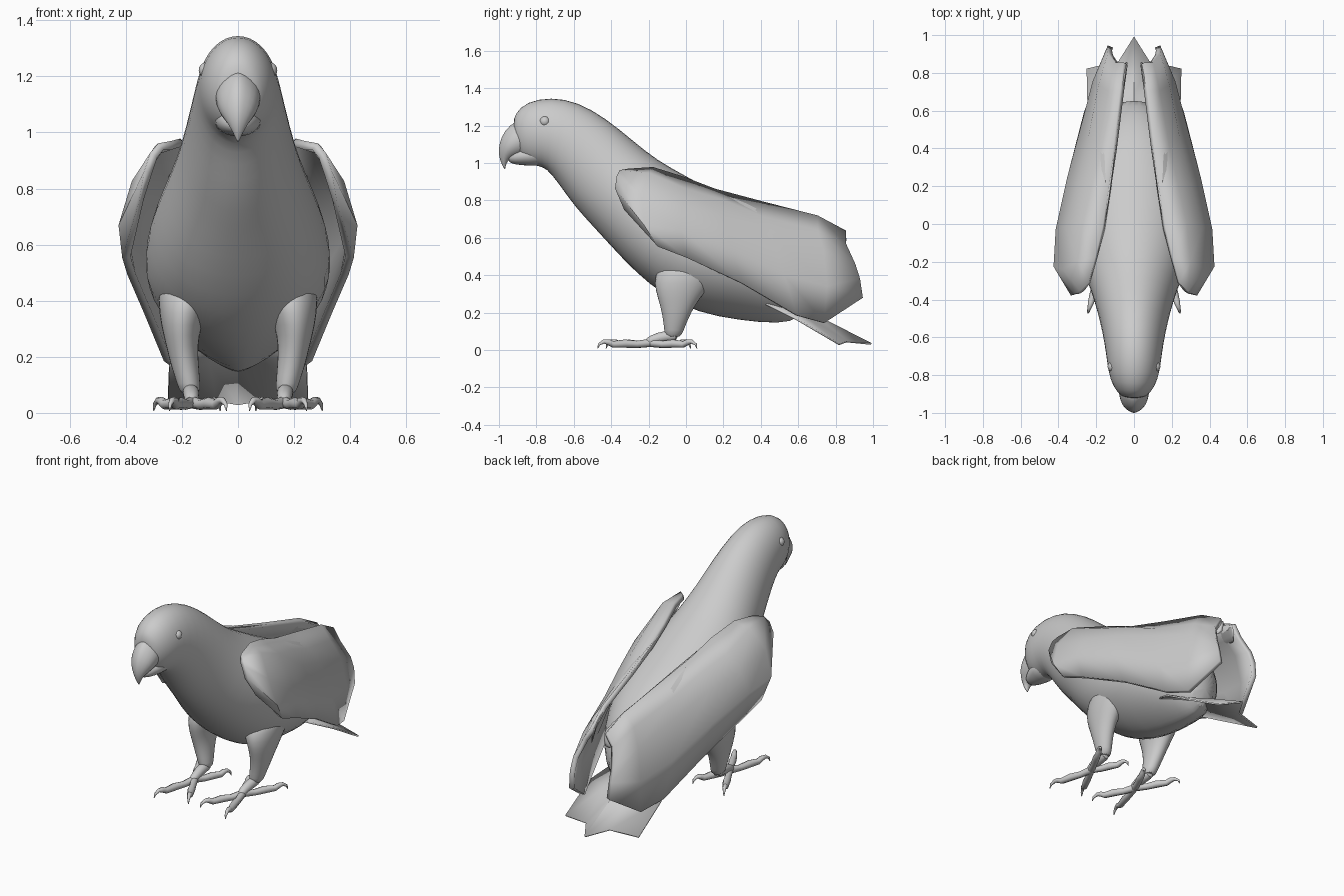
import bpy, bmesh, math
from mathutils import Vector

gray = bpy.data.materials.new("feather gray")
gray.diffuse_color = (0.6, 0.6, 0.6, 1)


def make(name, verts, faces, angle=50, subdiv=0, thick=0):
    me = bpy.data.meshes.new(name)
    me.from_pydata([tuple(v) for v in verts], [], faces)
    bm = bmesh.new()
    bm.from_mesh(me)
    bmesh.ops.recalc_face_normals(bm, faces=bm.faces)
    bm.to_mesh(me)
    bm.free()
    me.materials.append(gray)
    ob = bpy.data.objects.new(name, me)
    bpy.context.collection.objects.link(ob)
    if thick:
        m = ob.modifiers.new("thickness", 'SOLIDIFY')
        m.thickness, m.offset = thick, 0
    if subdiv:
        m = ob.modifiers.new("smooth", 'SUBSURF')
        m.levels = m.render_levels = subdiv
    bpy.ops.object.select_all(action='DESELECT')
    bpy.context.view_layer.objects.active = ob
    ob.select_set(True)
    bpy.ops.object.shade_smooth_by_angle(angle=math.radians(angle))
    return ob


def loft(name, rings, closed=True, **kw):
    n = len(rings[0])
    verts = [v for r in rings for v in r]
    faces = [(i * n + j, i * n + (j + 1) % n, (i + 1) * n + (j + 1) % n, (i + 1) * n + j)
             for i in range(len(rings) - 1) for j in range(n if closed else n - 1)]
    if closed:
        faces += [tuple(range(n)), tuple(range(len(verts) - n, len(verts)))]
    return make(name, verts, faces, **kw)


def angles(n):
    return [2 * math.pi * k / n for k in range(n)]


def profile_ring(n, ty, tz, by, bz, w, low=1, high=1):
    """Oval between a top and a bottom profile point; low/high > 1 narrow that half."""
    top, bot = Vector((0, ty, tz)), Vector((0, by, bz))
    c, h = (top + bot) / 2, (top - bot) / 2
    ring = []
    for a in angles(n):
        p = high if math.cos(a) > 0 else low
        x = math.copysign(abs(math.sin(a)) ** p, math.sin(a)) * w
        ring.append(c + h * math.cos(a) + Vector((x, 0, 0)))
    return ring


def tube(name, pts, n=8, subdiv=0):
    """Tapered tube along (x, y, z, radius) points."""
    rings = []
    for i, p in enumerate(pts):
        d = Vector(pts[min(i + 1, len(pts) - 1)][:3]) - Vector(pts[max(i - 1, 0)][:3])
        q = d.to_track_quat('Z', 'Y')
        rings.append([Vector(p[:3]) + q @ Vector((p[3] * math.cos(a), p[3] * math.sin(a), 0))
                      for a in angles(n)])
    return loft(name, rings, subdiv=subdiv)


# Head, neck and body in one loft: top y, z, bottom y, z, half width, lower narrowing
body = [(-.925, 1.215, -.91, 1.05, .055), (-.915, 1.265, -.86, 1.0, .092), (-.855, 1.33, -.79, .98, .130),
        (-.72, 1.355, -.745, .97, .144), (-.58, 1.33, -.68, .885, .158), (-.43, 1.245, -.597, .765, .182),
        (-.28, 1.12, -.505, .665, .213), (-.15, 1.015, -.405, .555, .255, .95), (0, .935, -.275, .415, .305, .85),
        (.15, .85, -.12, .285, .338, 1.0), (.3, .775, .06, .195, .335, 1.4), (.45, .685, .28, .155, .285, 1.6),
        (.58, .56, .5, .135, .195, 1.5), (.68, .38, .62, .165, .07, 1.2)]
loft("body", [profile_ring(20, *r) for r in body], subdiv=1)

# Hooked upper beak with a narrow ridge, and lower beak
upper = [(-.87, 1.25, -.80, 1.06, .092), (-.945, 1.208, -.86, 1.04, .084), (-.99, 1.145, -.905, 1.03, .073),
         (-1.005, 1.075, -.938, 1.02, .046), (-.998, 1.015, -.962, 1.0, .021), (-.969, .962, -.966, .965, .003)]
loft("upper_beak", [profile_ring(12, *r, 1, 1.6) for r in upper], subdiv=1)
lower = [(-.74, 1.12, -.74, .98, .100), (-.85, 1.10, -.84, .982, .085), (-.925, 1.07, -.92, .99, .056),
         (-.958, 1.04, -.95, 1.005, .022)]
loft("lower_beak", [profile_ring(12, *r) for r in lower], subdiv=1)

# Wing stations from inner back edge over the shoulder to the lower edge
wing = [[(.235, -.31, .955), (.275, -.355, .95), (.30, -.37, .92), (.32, -.375, .86), (.345, -.32, .755)],
        [(.20, -.18, .965), (.29, -.2, .935), (.365, -.24, .82), (.412, -.22, .67), (.398, -.15, .555)],
        [(.16, -.02, .915), (.27, 0, .85), (.35, -.02, .76), (.40, -.03, .64), (.38, .0, .495)],
        [(.135, .15, .85), (.225, .2, .79), (.29, .2, .71), (.34, .24, .54), (.32, .3, .355)],
        [(.10, .4, .785), (.175, .42, .70), (.23, .45, .62), (.265, .52, .40), (.25, .59, .185)],
        [(.065, .7, .71), (.125, .7, .63), (.175, .73, .53), (.205, .75, .34), (.195, .735, .145)],
        [(.045, .85, .63), (.09, .85, .56), (.125, .9, .455), (.13, .925, .38), (.125, .94, .28)]]
# Inner feather layer lying along the back
scapular = [[(.17, -.08, .925), (.215, -.06, .89), (.26, -.04, .855)],
            [(.13, .1, .875), (.19, .15, .825), (.24, .18, .765)],
            [(.09, .45, .775), (.14, .5, .715), (.185, .52, .645)],
            [(.06, .72, .705), (.09, .72, .655), (.13, .74, .595)],
            [(.03, .86, .64), (.035, .865, .60), (.045, .86, .50)]]
# Toe directions, two forward and two back: tip x, tip y
toes = [(.055, -.40), (.235, -.44), (.075, .0), (.285, .03)]
# Feathered leg: centre x, y, z, half widths in x and y
leg = [(.17, .06, .50, .11, .17), (.19, .0, .40, .10, .18), (.203, -.03, .31, .073, .135),
       (.20, -.045, .24, .058, .096), (.19, -.055, .17, .051, .07), (.175, -.065, .10, .042, .052),
       (.17, -.07, .065, .036, .042)]

for side, s in (("left", 1), ("right", -1)):
    def flip(rows):
        return [[(s * p[0], *p[1:]) for p in r] for r in rows]

    loft(side + "_wing", flip(wing), closed=False, thick=.03, angle=40)
    loft(side + "_scapular_feathers", flip(scapular), closed=False, thick=.012, subdiv=1)

    loft(side + "_leg", flip([[(x + rx * math.cos(a), y + ry * math.sin(a), z) for a in angles(14)]
                              for x, y, z, rx, ry in leg]), subdiv=1)
    tube(side + "_ankle", flip([[(.17, -.04, .075, .03), (.168, -.11, .075, .032), (.165, -.18, .055, .028),
                                 (.165, -.22, .035, .02)]])[0], 10, 1)
    # Toes with knuckles and curled claws
    for i, (tx, ty) in enumerate(toes):
        cx, cy = .165, -.19
        path = []
        for t, z, r in ((0, .038, .022), (.3, .03, .019), (.55, .034, .022), (.8, .03, .018),
                        (.9, .042, .016), (1, .045, .011), (1.1, .03, .007), (1.13, .008, .002)):
            path.append((s * (cx + (tx - cx) * t), cy + (ty - cy) * t, z, r))
        tube(f"{side}_toe_{i + 1}", path, 8)

    # Eye set into the head
    bpy.ops.mesh.primitive_uv_sphere_add(segments=16, ring_count=10, radius=.028,
                                         location=(s * .112, -.755, 1.222))
    eye = bpy.context.object
    eye.name = side + "_eye"
    eye.data.materials.append(gray)
    bpy.ops.object.shade_smooth()

# Tail fan folded along a raised centre ridge, with a pointed centre feather
tail = [[(-.16, .42, .25), (-.08, .42, .27), (0, .42, .28), (.08, .42, .27), (.16, .42, .25)],
        [(-.245, .59, .165), (-.10, .63, .18), (0, .68, .19), (.10, .63, .18), (.245, .59, .165)],
        [(-.25, .82, .03), (-.08, .86, .045), (0, .99, .032), (.08, .86, .045), (.25, .82, .03)]]
loft("tail", tail, closed=False, thick=.01, angle=20)
